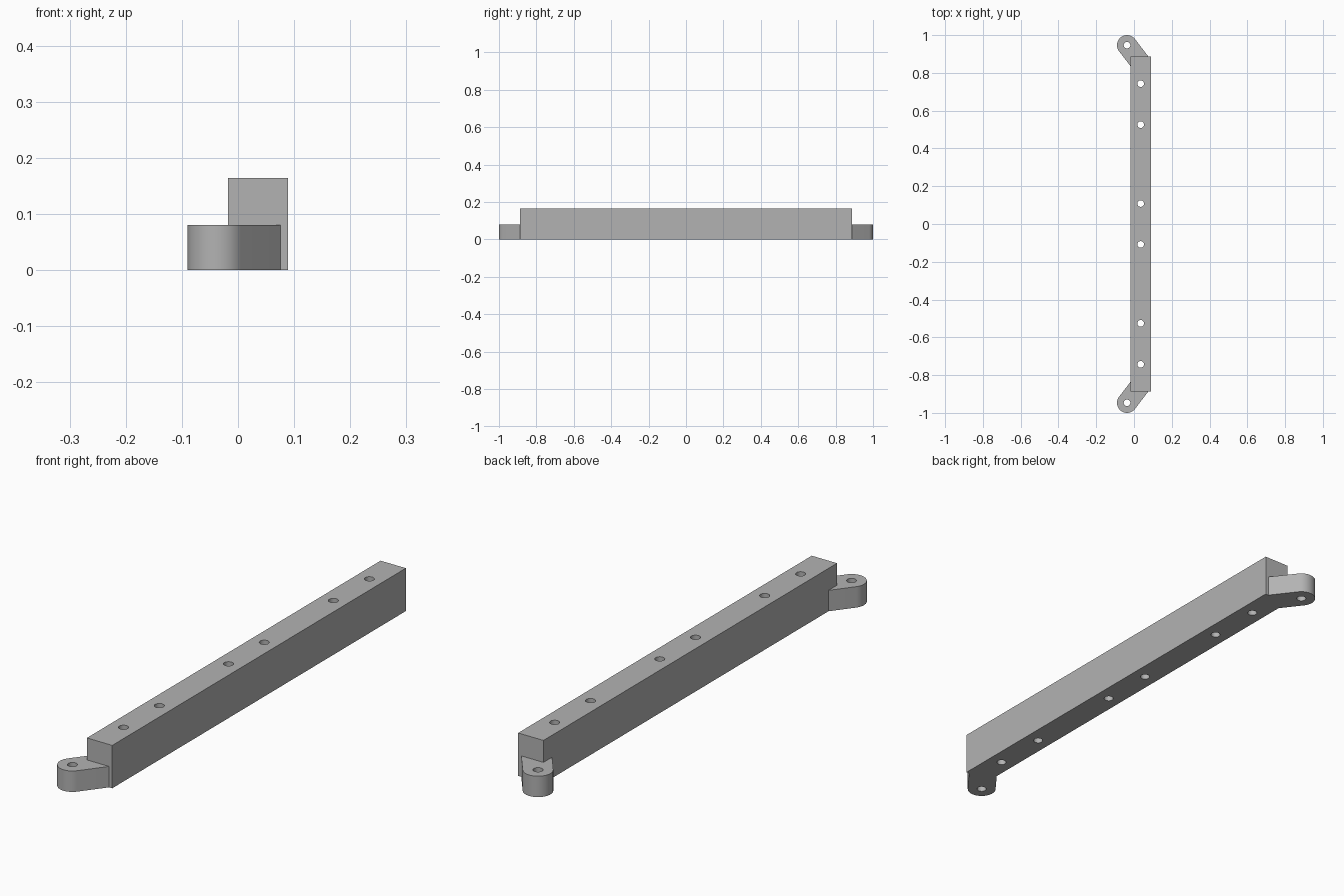
import bpy, bmesh, math
from mathutils import Vector

cube = bpy.data.objects.get("Cube")
if cube:
    bpy.data.objects.remove(cube, do_unlink=True)

grey = bpy.data.materials.new("plain grey")
grey.use_nodes = True
colour = (0.45, 0.45, 0.45, 1)
grey.diffuse_color = colour
grey.node_tree.nodes["Principled BSDF"].inputs["Base Color"].default_value = colour

BAR_X, BAR_W, BAR_L, BAR_H = 0.0355, 0.107, 1.774, 0.164
LUG_X, LUG_Y, LUG_R, LUG_H = -0.037, 0.947, 0.053, 0.08
HOLE_R = 0.0175


def prism(name, points, z0, z1):
    """Extrude a flat outline upward into a solid."""
    bm = bmesh.new()
    face = bm.faces.new([bm.verts.new((x, y, z0)) for x, y in points])
    new = bmesh.ops.extrude_face_region(bm, geom=[face])["geom"]
    bmesh.ops.translate(bm, vec=(0, 0, z1 - z0),
                        verts=[v for v in new if isinstance(v, bmesh.types.BMVert)])
    bmesh.ops.recalc_face_normals(bm, faces=bm.faces)
    mesh = bpy.data.meshes.new(name)
    bm.to_mesh(mesh)
    bm.free()
    mesh.materials.append(grey)
    obj = bpy.data.objects.new(name, mesh)
    bpy.context.collection.objects.link(obj)
    return obj


def arc(x, y, r, start, sweep, steps):
    return [(x + r * math.cos(start + sweep * i / steps),
             y + r * math.sin(start + sweep * i / steps)) for i in range(steps + 1)]


def combine(target, other, operation):
    mod = target.modifiers.new(operation.lower(), 'BOOLEAN')
    mod.object, mod.operation, mod.solver = other, operation, 'EXACT'
    bpy.context.view_layer.objects.active = target
    bpy.ops.object.modifier_apply(modifier=mod.name)
    bpy.data.objects.remove(other, do_unlink=True)


# Main bar
w, l = BAR_W / 2, BAR_L / 2
bar = prism("mounting_bar", [(BAR_X + sx * w, sy * l) for sx, sy in
                             ((-1, -1), (1, -1), (1, 1), (-1, 1))], 0, BAR_H)

# Rounded angled lugs, one at each end
for side in (1, -1):
    inward = Vector((0.608, -0.794 * side))
    angle = math.atan2(-inward.y, -inward.x)
    outline = arc(LUG_X, LUG_Y * side, LUG_R, angle - math.pi / 2, math.pi, 32)
    ends = [tuple(Vector(p) + inward * 0.12) for p in (outline[-1], outline[0])]
    combine(bar, prism("end_lug", outline + ends, 0, LUG_H), 'UNION')

# Screw holes through the bar and lugs
holes = [(BAR_X, s * y) for y in (0.743, 0.526, 0.108) for s in (1, -1)]
holes += [(LUG_X, s * LUG_Y) for s in (1, -1)]
for x, y in holes:
    circle = arc(x, y, HOLE_R, 0, math.tau, 32)[:-1]
    combine(bar, prism("hole_cutter", circle, -0.1, 0.3), 'DIFFERENCE')

bpy.ops.object.select_all(action='DESELECT')
bar.select_set(True)
bpy.context.view_layer.objects.active = bar
bpy.ops.object.shade_smooth_by_angle(angle=math.radians(30))
